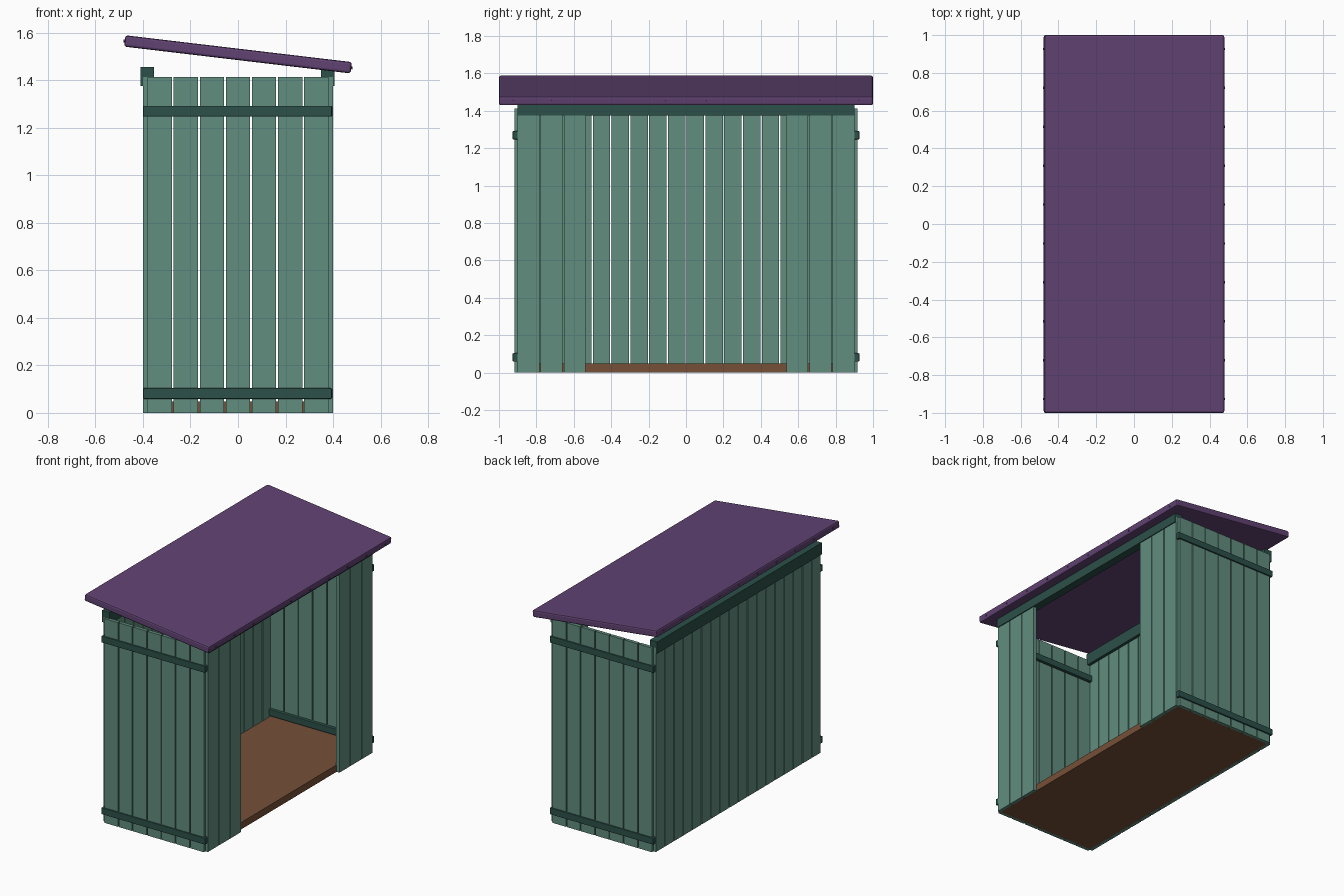
import bpy, math
from mathutils import Matrix, Vector

if "Cube" in bpy.data.objects:
    bpy.data.objects.remove(bpy.data.objects["Cube"])


def material(name, rgb):
    m = bpy.data.materials.new(name)
    m.diffuse_color = (*rgb, 1)
    m.use_nodes = True
    m.node_tree.nodes["Principled BSDF"].inputs["Base Color"].default_value = m.diffuse_color
    return m


GREEN = material("green_boards", (0.12, 0.27, 0.21))
DARK = material("dark_green_trim", (0.025, 0.08, 0.065))
BROWN = material("brown_floor", (0.18, 0.08, 0.04))
PURPLE = material("purple_roof", (0.12, 0.055, 0.17))


def box(name, x, y, z, mat, bevel=0.0):
    """Box from (min, max) ranges along each axis."""
    bpy.ops.mesh.primitive_cube_add(size=1)
    o = bpy.context.object
    o.name = name
    o.data.name = name
    size = [r[1] - r[0] for r in (x, y, z)]
    centre = [(r[0] + r[1]) / 2 for r in (x, y, z)]
    o.data.transform(Matrix.Diagonal((*size, 1)))
    o.location = centre
    o.data.materials.append(mat)
    if bevel:
        b = o.modifiers.new("bevel", 'BEVEL')
        b.width = bevel
        b.segments = 2
    return o


def boards(start, end, count, gap):
    """Ranges of evenly spaced boards between start and end."""
    pitch = (end - start + gap) / count
    return [(start + i * pitch, start + (i + 1) * pitch - gap) for i in range(count)]


def span(a, b, s):
    return (a, b) if s > 0 else (-b, -a)


TOP = 1.413
GAP = 0.007

# floor
box("floor", (-0.378, 0.378), (-0.895, 0.895), (0, 0.048), BROWN)

# closed long wall
for r in boards(-0.9, 0.9, 18, GAP):
    box("back_wall_board", (-0.4, -0.375), r, (0, TOP), GREEN)

# open long wall: three boards on each side of the doorway
for s in (-1, 1):
    for r in boards(0.537, 0.9, 3, GAP):
        box("doorway_wall_board", (0.375, 0.4), span(*r, s), (0, TOP), GREEN)

# end walls with horizontal battens
for s in (-1, 1):
    for r in boards(-0.38, 0.38, 7, GAP):
        box("end_wall_board", r, span(0.893, 0.917, s), (0, TOP), GREEN)
    for z in (0.059, 1.247):
        box("end_wall_batten", (-0.398, 0.395), span(0.872, 0.927, s), (z, z + 0.045), DARK, 0.004)

# top rails
box("back_top_rail", (-0.41, -0.354), (-0.9, 0.9), (1.375, 1.456), DARK)
box("doorway_top_rail", (0.35, 0.406), (-0.9, 0.9), (1.375, 1.452), DARK)

# sloping roof with nail heads along its long edges
slope = Matrix.Translation((0, 0, 1.509)) @ Matrix.Rotation(math.radians(6.75), 4, 'Y')
roof = box("roof", (-0.48, 0.48), (-1, 1), (-0.024, 0.024), PURPLE, 0.01)
roof.matrix_world = slope
for s in (-1, 1):
    for i in range(10):
        bpy.ops.mesh.primitive_cylinder_add(vertices=8, radius=0.006, depth=0.012)
        n = bpy.context.object
        n.name = "roof_nail"
        n.data.materials.append(PURPLE)
        n.matrix_world = (slope @ Matrix.Translation((s * 0.479, -0.927 + i * 0.206, 0))
                          @ Matrix.Rotation(math.pi / 2, 4, 'Y'))
